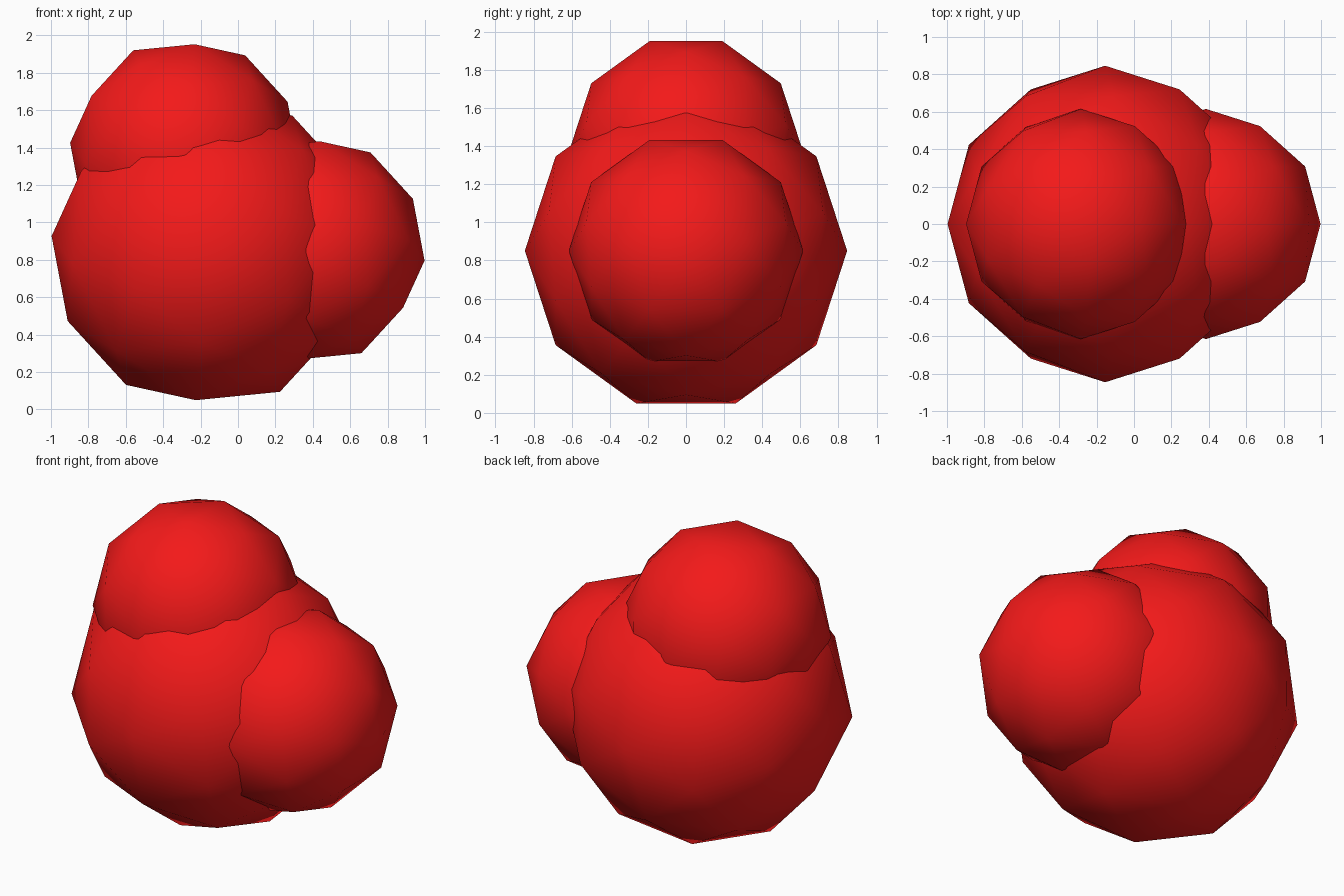
import bpy
import math

if "Cube" in bpy.data.objects:
    bpy.data.objects.remove(bpy.data.objects["Cube"])

red = bpy.data.materials.new("red")
red.diffuse_color = (0.9, 0.01, 0.01, 1.0)
red.use_nodes = True
red.node_tree.nodes["Principled BSDF"].inputs["Base Color"].default_value = red.diffuse_color

# Tilt that puts an edge midpoint of the icosahedron on each axis
TILT = math.atan(0.618034)


def ball(name, radius, location):
    """Smooth low-poly ball with vertices on all six axis directions."""
    bpy.ops.mesh.primitive_ico_sphere_add(
        subdivisions=2, radius=radius, location=location, rotation=(0, TILT, 0))
    obj = bpy.context.object
    obj.name = name
    obj.data.materials.append(red)
    bpy.ops.object.shade_smooth()
    return obj


# Large body with a smaller lobe on the right and one on top
ball("main_ball", 0.846, (-0.154, 0, 0.851))
ball("side_lobe", 0.615, (0.385, 0, 0.851))
ball("top_lobe", 0.615, (-0.285, 0, 1.37))
